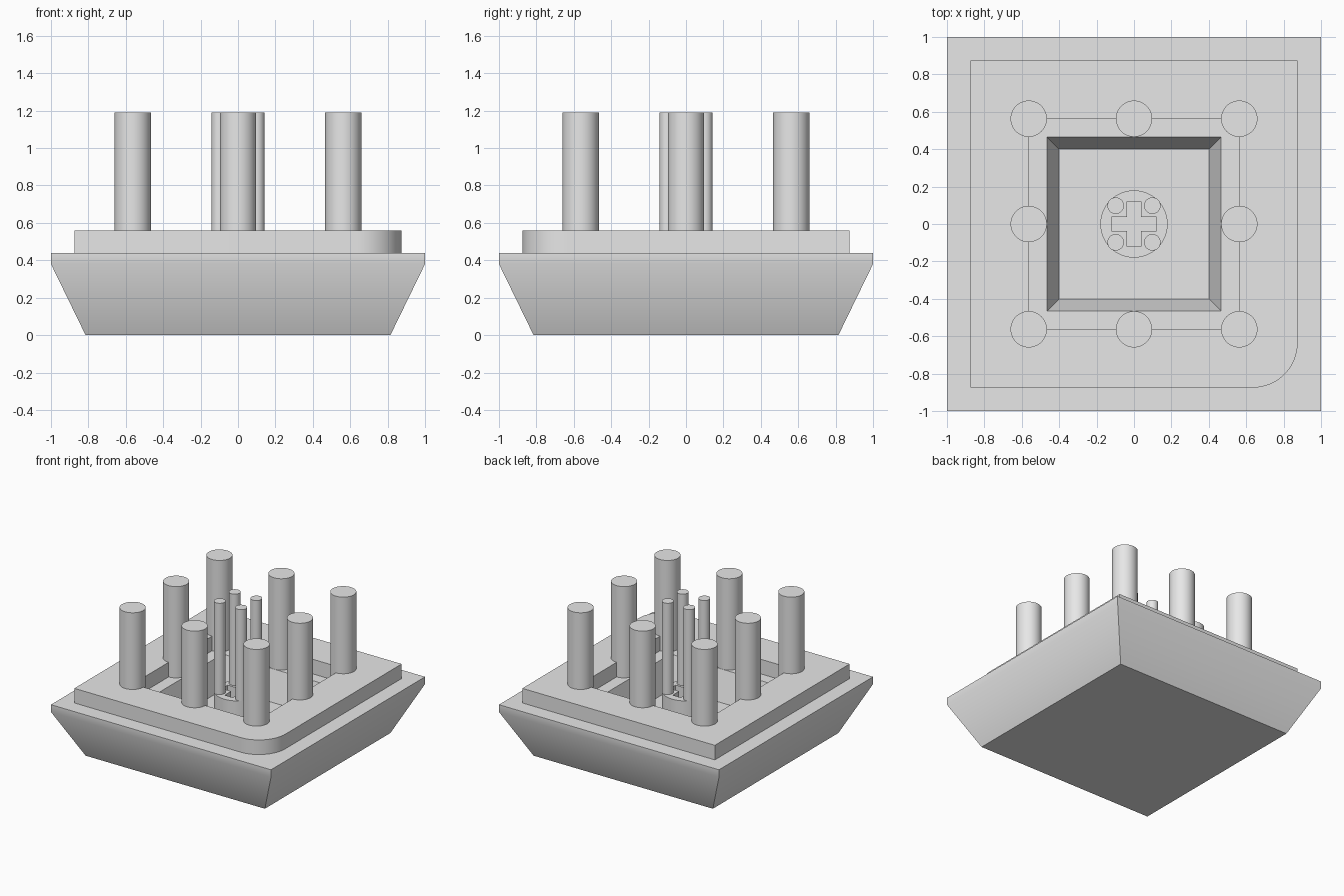
import bpy, bmesh, math

if "Cube" in bpy.data.objects:
    bpy.data.objects.remove(bpy.data.objects["Cube"], do_unlink=True)

GREY = (0.8, 0.8, 0.8, 1)
mat = bpy.data.materials.new("plain grey")
mat.use_nodes = True
mat.diffuse_color = GREY
mat.node_tree.nodes["Principled BSDF"].inputs["Base Color"].default_value = GREY

FLOOR, RIM, LEDGE, TIP = 0.2, 0.44, 0.56, 1.19


def finish(obj):
    obj.data.materials.clear()
    obj.data.materials.append(mat)
    bpy.ops.object.select_all(action="DESELECT")
    obj.select_set(True)
    bpy.context.view_layer.objects.active = obj
    bpy.ops.object.shade_smooth_by_angle(angle=math.radians(30))


def square(h):
    return [(-h, -h), (h, -h), (h, h), (-h, h)]


def circle(r, n):
    return [(r * math.cos(2 * math.pi * i / n), r * math.sin(2 * math.pi * i / n)) for i in range(n)]


def square_loft(name, profile):
    """Skin square sections given as (half width, height), capped at both ends."""
    bm = bmesh.new()
    rings = [[bm.verts.new((x, y, z)) for x, y in square(h)] for h, z in profile]
    for a, b in zip(rings, rings[1:]):
        for i in range(4):
            j = (i + 1) % 4
            bm.faces.new((a[i], a[j], b[j], b[i]))
    bm.faces.new(rings[0][::-1])
    bm.faces.new(rings[-1])
    bmesh.ops.recalc_face_normals(bm, faces=bm.faces)
    mesh = bpy.data.meshes.new(name)
    bm.to_mesh(mesh)
    bm.free()
    obj = bpy.data.objects.new(name, mesh)
    bpy.context.collection.objects.link(obj)
    finish(obj)


def holed_plate(name, outer, hole, z0, z1):
    """Extrude an outline that has a hole through it."""
    curve = bpy.data.curves.new(name, "CURVE")
    curve.dimensions = "2D"
    curve.fill_mode = "BOTH"
    curve.extrude = (z1 - z0) / 2
    for points in (outer, hole):
        spline = curve.splines.new("POLY")
        spline.points.add(len(points) - 1)
        for p, (x, y) in zip(spline.points, points):
            p.co = (x, y, 0, 1)
        spline.use_cyclic_u = True
    obj = bpy.data.objects.new(name, curve)
    bpy.context.collection.objects.link(obj)
    obj.location.z = (z0 + z1) / 2
    bpy.ops.object.select_all(action="DESELECT")
    obj.select_set(True)
    bpy.context.view_layer.objects.active = obj
    bpy.ops.object.convert(target="MESH")
    obj = bpy.context.object
    bm = bmesh.new()
    bm.from_mesh(obj.data)
    bmesh.ops.remove_doubles(bm, verts=bm.verts, dist=0.0001)
    bmesh.ops.recalc_face_normals(bm, faces=bm.faces)
    bm.to_mesh(obj.data)
    bm.free()
    finish(obj)


def pin(name, x, y, r, z0):
    bpy.ops.mesh.primitive_cylinder_add(
        vertices=48, radius=r, depth=TIP - z0, location=(x, y, (z0 + TIP) / 2))
    bpy.context.object.name = name
    finish(bpy.context.object)


# Flared body with the square pocket sunk in its top
square_loft("body", [(0.815, 0), (1, 0.38), (1, RIM), (0.465, RIM), (0.4, FLOOR)])

# Raised frame with one rounded corner
W, R = 0.875, 0.24
corner = [(W - R + R * math.sin(a), -W + R - R * math.cos(a))
          for a in (math.pi / 2 * i / 16 for i in range(17))]
holed_plate("raised_frame", [(-W, -W)] + corner + [(W, W), (-W, W)], square(0.563), RIM, LEDGE)

# Central stem with a cross-shaped socket
A, B = 0.12, 0.037
cross = []
for i in range(4):
    c, s = round(math.cos(i * math.pi / 2)), round(math.sin(i * math.pi / 2))
    cross += [(c * x - s * y, s * x + c * y) for x, y in ((A, -B), (A, B), (B, B))]
holed_plate("stem", circle(0.18, 64), cross, FLOOR, RIM)

# Eight thick pins around the frame opening
for x in (-1, 0, 1):
    for y in (-1, 0, 1):
        if x or y:
            pin("outer_pin", 0.563 * x, 0.563 * y, 0.097, RIM)

# Four thin pins standing on the stem
for x in (-1, 1):
    for y in (-1, 1):
        pin("stem_pin", 0.098 * x, 0.098 * y, 0.044, RIM)
